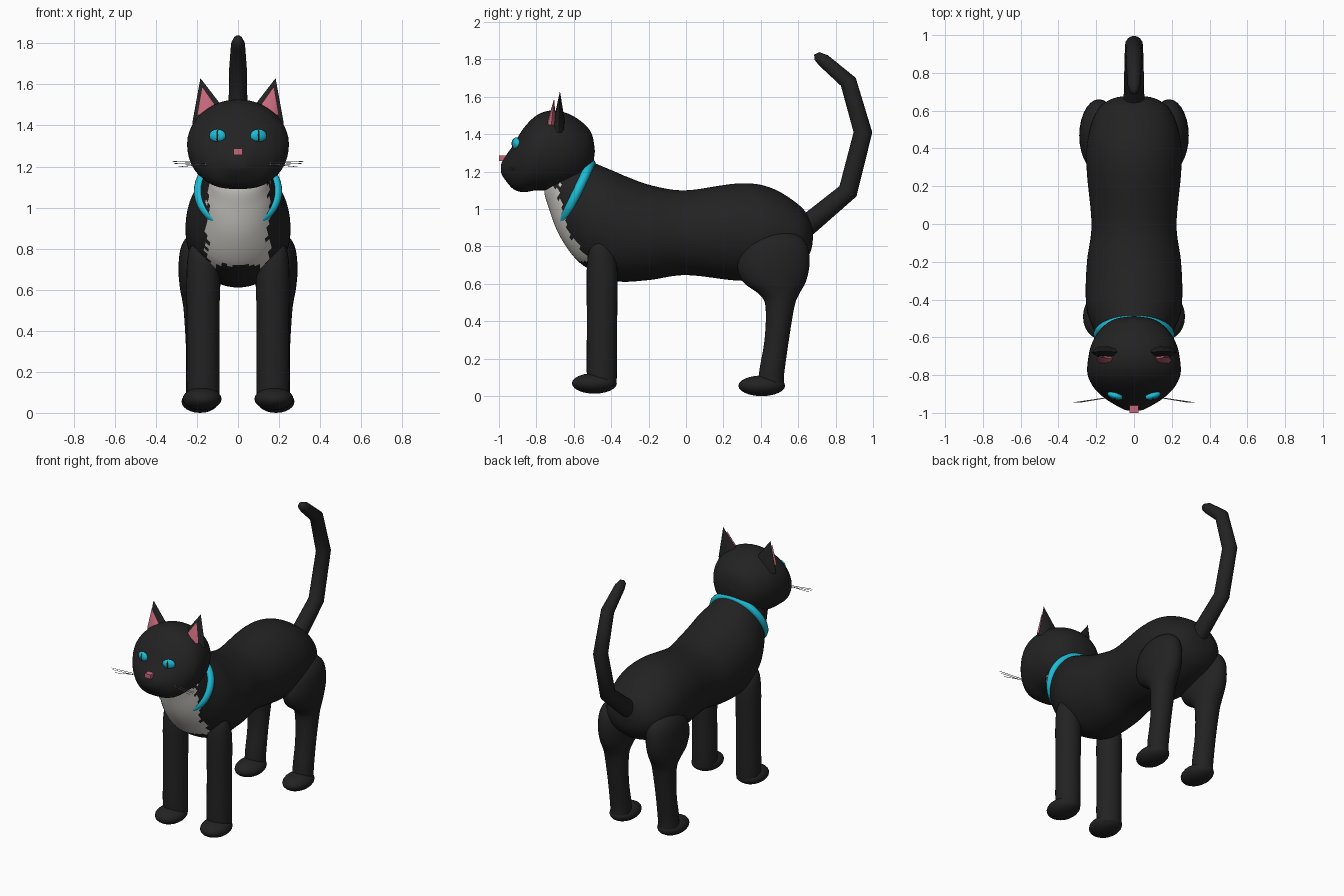
import bpy, bmesh, math, random
from mathutils import Matrix, Vector

if "Cube" in bpy.data.objects:
    bpy.data.objects.remove(bpy.data.objects["Cube"])

random.seed(4)


def material(name, r, g, b):
    m = bpy.data.materials.new(name)
    m.diffuse_color = (r, g, b, 1)
    m.use_nodes = True
    m.node_tree.nodes["Principled BSDF"].inputs["Base Color"].default_value = m.diffuse_color
    return m


BLACK = material("black fur", 0.016, 0.016, 0.016)
WHITE = material("white fur", 0.66, 0.64, 0.60)
CYAN = material("cyan", 0.012, 0.50, 0.66)
PINK = material("pink", 0.56, 0.14, 0.20)
GREY = material("whisker grey", 0.30, 0.30, 0.30)


def finish(name, bm, mat, mirror=False, angle=50):
    bmesh.ops.remove_doubles(bm, verts=bm.verts, dist=1e-4)
    bmesh.ops.recalc_face_normals(bm, faces=bm.faces)
    me = bpy.data.meshes.new(name)
    bm.to_mesh(me)
    bm.free()
    me.materials.append(mat)
    ob = bpy.data.objects.new(name, me)
    bpy.context.collection.objects.link(ob)
    bpy.ops.object.select_all(action='DESELECT')
    ob.select_set(True)
    bpy.context.view_layer.objects.active = ob
    bpy.ops.object.shade_smooth_by_angle(angle=math.radians(angle))
    if mirror:
        ob.modifiers.new("Mirror", 'MIRROR').use_axis[0] = True
    return ob


def smooth_rings(rings, steps):
    """Catmull-Rom interpolation between ring descriptions."""
    out = []
    for i in range(len(rings) - 1):
        p0, p1 = rings[max(i - 1, 0)], rings[i]
        p2, p3 = rings[i + 1], rings[min(i + 2, len(rings) - 1)]
        for s in range(steps):
            t = s / steps
            out.append([0.5 * (2 * b + (c - a) * t + (2 * a - 5 * b + 4 * c - d) * t * t
                               + (3 * b - a - 3 * c + d) * t ** 3)
                        for a, b, c, d in zip(p0, p1, p2, p3)])
    return out + [list(rings[-1])]


def loft(rings, cx=0, sides=32, steps=4, low_power=1.0):
    """Rings are (y, z of one edge, y, z of the opposite edge, half width in x)."""
    bm = bmesh.new()
    loops = []
    for ya, za, yb, zb, w in smooth_rings(rings, steps):
        loop = []
        for k in range(sides):
            a = 2 * math.pi * k / sides
            c, s = math.cos(a), math.sin(a)
            if s < 0:
                c = math.copysign(abs(c) ** low_power, c)
            loop.append(bm.verts.new((cx + max(w, 0) * c,
                                      (ya + yb) / 2 + (ya - yb) / 2 * s,
                                      (za + zb) / 2 + (za - zb) / 2 * s)))
        loops.append(loop)
    for p, q in zip(loops, loops[1:]):
        for k in range(sides):
            n = (k + 1) % sides
            bm.faces.new((p[k], p[n], q[n], q[k]))
    return bm


def ellipsoid(centre, radii, turn=0, seg=24):
    bm = bmesh.new()
    m = (Matrix.Translation(centre) @ Matrix.Rotation(turn, 4, 'Z')
         @ Matrix.Diagonal((*radii, 1)))
    bmesh.ops.create_uvsphere(bm, u_segments=seg, v_segments=seg // 2, radius=1, matrix=m)
    return bm


def spike(base, rx, ry, tip, sides=8):
    bm = bmesh.new()
    ring = [bm.verts.new((base[0] + rx * math.cos(2 * math.pi * k / sides),
                          base[1] + ry * math.sin(2 * math.pi * k / sides), base[2]))
            for k in range(sides)]
    top = bm.verts.new(tip)
    bm.faces.new(ring)
    for k in range(sides):
        bm.faces.new((ring[k], ring[(k + 1) % sides], top))
    return bm


# Body with neck; the white bib is picked by position on the chest
body = finish("body", loft([
    (0.68, 0.86, 0.68, 0.86, 0), (0.665, 0.94, 0.665, 0.77, 0.11),
    (0.60, 1.025, 0.60, 0.69, 0.195), (0.45, 1.115, 0.45, 0.63, 0.245),
    (0.28, 1.137, 0.28, 0.617, 0.25), (0.0, 1.10, 0.0, 0.647, 0.225),
    (-0.18, 1.125, -0.20, 0.62, 0.248), (-0.31, 1.17, -0.38, 0.615, 0.256),
    (-0.38, 1.20, -0.52, 0.68, 0.25), (-0.44, 1.225, -0.60, 0.745, 0.228),
    (-0.50, 1.25, -0.68, 0.865, 0.19), (-0.56, 1.27, -0.73, 0.995, 0.165),
    (-0.64, 1.28, -0.757, 1.11, 0.13), (-0.70, 1.20, -0.70, 1.20, 0)],
    sides=56, steps=6), BLACK)
body.data.materials.append(WHITE)
for f in body.data.polygons:
    c, j = f.center, random.uniform(-0.012, 0.012)
    if c.y < -0.5 and 0.715 + j < c.z < 1.13 and abs(c.x) < 0.148 + j:
        f.material_index = 1

# Head with muzzle
head = finish("head", loft([
    (-0.487, 1.31, -0.487, 1.31, 0), (-0.503, 1.40, -0.503, 1.22, 0.10),
    (-0.55, 1.46, -0.55, 1.16, 0.17), (-0.63, 1.51, -0.63, 1.12, 0.222),
    (-0.72, 1.527, -0.72, 1.10, 0.244), (-0.80, 1.50, -0.80, 1.10, 0.245),
    (-0.87, 1.43, -0.87, 1.09, 0.21), (-0.925, 1.34, -0.92, 1.105, 0.155),
    (-0.96, 1.29, -0.955, 1.14, 0.10), (-0.985, 1.25, -0.985, 1.185, 0.045),
    (-0.99, 1.215, -0.99, 1.215, 0)], sides=40, low_power=0.72), BLACK)

# Eyes and slit pupils set on the face surface
bpy.context.view_layer.update()
hit, spot, _, _ = head.ray_cast(Vector((0.1, -2, 1.35)), Vector((0, 1, 0)))
eye_y = spot.y if hit else -0.895
finish("eyes", ellipsoid((0.1, eye_y - 0.004, 1.35), (0.042, 0.02, 0.032), 0.3), CYAN, True)
finish("pupils", ellipsoid((0.1, eye_y - 0.009, 1.35), (0.008, 0.019, 0.029), 0, 16), BLACK, True)

# Nose
nose = bmesh.new()
bmesh.ops.create_cube(nose, size=1, matrix=Matrix.Translation((0, -0.975, 1.272))
                      @ Matrix.Diagonal((0.046, 0.05, 0.03, 1)))
finish("nose", nose, PINK, angle=30)

# Ears with pink linings
finish("ears", spike((0.118, -0.68, 1.41), 0.105, 0.042, (0.183, -0.674, 1.63)), BLACK, True, 40)
finish("ear_linings", spike((0.138, -0.72, 1.45), 0.062, 0.026, (0.175, -0.705, 1.59)), PINK, True, 40)

# Whiskers, three each side
whiskers = bmesh.new()
for z0, z1, x1 in ((1.215, 1.225, 0.32), (1.205, 1.215, 0.31), (1.22, 1.198, 0.29)):
    a, b = Vector((0.08, -0.91, z0)), Vector((x1, -0.945, z1))
    m = Matrix.Translation((a + b) / 2) @ (b - a).to_track_quat('Z', 'Y').to_matrix().to_4x4()
    bmesh.ops.create_cone(whiskers, cap_ends=True, segments=6, radius1=0.0022,
                          radius2=0.0015, depth=(b - a).length, matrix=m)
finish("whiskers", whiskers, GREY, True)

# Collar, a tilted oval ring
collar = bmesh.new()
loops = []
tilt = Matrix.Translation((-0.0, -0.587, 1.08)) @ Matrix.Rotation(math.radians(64.5), 4, 'X')
for i in range(48):
    u = 2 * math.pi * i / 48
    loops.append([collar.verts.new(tilt @ Vector((
        (0.19 + 0.025 * math.cos(v)) * math.cos(u),
        (0.182 + 0.025 * math.cos(v)) * math.sin(u), 0.025 * math.sin(v))))
        for v in [2 * math.pi * k / 12 for k in range(12)]])
for i in range(48):
    p, q = loops[i], loops[(i + 1) % 48]
    for k in range(12):
        collar.faces.new((p[k], p[(k + 1) % 12], q[(k + 1) % 12], q[k]))
finish("collar", collar, CYAN)

# Front legs and paws
finish("front_legs", loft([
    (-0.46, 0.86, -0.46, 0.86, 0), (-0.505, 0.81, -0.41, 0.81, 0.06),
    (-0.53, 0.70, -0.368, 0.70, 0.08), (-0.53, 0.40, -0.368, 0.40, 0.08),
    (-0.53, 0.10, -0.37, 0.10, 0.08), (-0.51, 0.045, -0.385, 0.045, 0.065),
    (-0.45, 0.03, -0.45, 0.03, 0)], cx=0.17, sides=24), BLACK, True)
finish("front_paws", ellipsoid((0.175, -0.49, 0.068), (0.095, 0.12, 0.055)), BLACK, True)

# Hind legs with full thighs, and paws
finish("hind_legs", loft([
    (0.50, 0.885, 0.50, 0.885, 0), (0.39, 0.86, 0.60, 0.86, 0.06),
    (0.31, 0.80, 0.65, 0.80, 0.095), (0.275, 0.70, 0.66, 0.70, 0.105),
    (0.305, 0.61, 0.64, 0.61, 0.098), (0.39, 0.545, 0.605, 0.545, 0.086),
    (0.425, 0.48, 0.58, 0.48, 0.078), (0.42, 0.30, 0.55, 0.30, 0.068),
    (0.39, 0.12, 0.525, 0.12, 0.068), (0.40, 0.04, 0.52, 0.04, 0.06),
    (0.46, 0.02, 0.46, 0.02, 0)], cx=0.185, sides=28), BLACK, True)
finish("hind_paws", ellipsoid((0.185, 0.405, 0.055), (0.09, 0.125, 0.055)), BLACK, True)

# Tail, a tapering tube through bent points
path = [(0.56, 0.85, 0.06), (0.65, 0.915, 0.058), (0.866, 1.095, 0.053), (0.946, 1.41, 0.05),
        (0.868, 1.68, 0.045), (0.735, 1.795, 0.036), (0.70, 1.818, 0.024), (0.685, 1.825, 0)]
rings = []
for i, (y, z, r) in enumerate(path):
    p, n = path[max(i - 1, 0)], path[min(i + 1, len(path) - 1)]
    d = Vector((n[0] - p[0], n[1] - p[1])).normalized()
    rings.append((y - d.y * r, z + d.x * r, y + d.y * r, z - d.x * r, r * 0.95))
finish("tail", loft(rings, sides=16, steps=1), BLACK)
